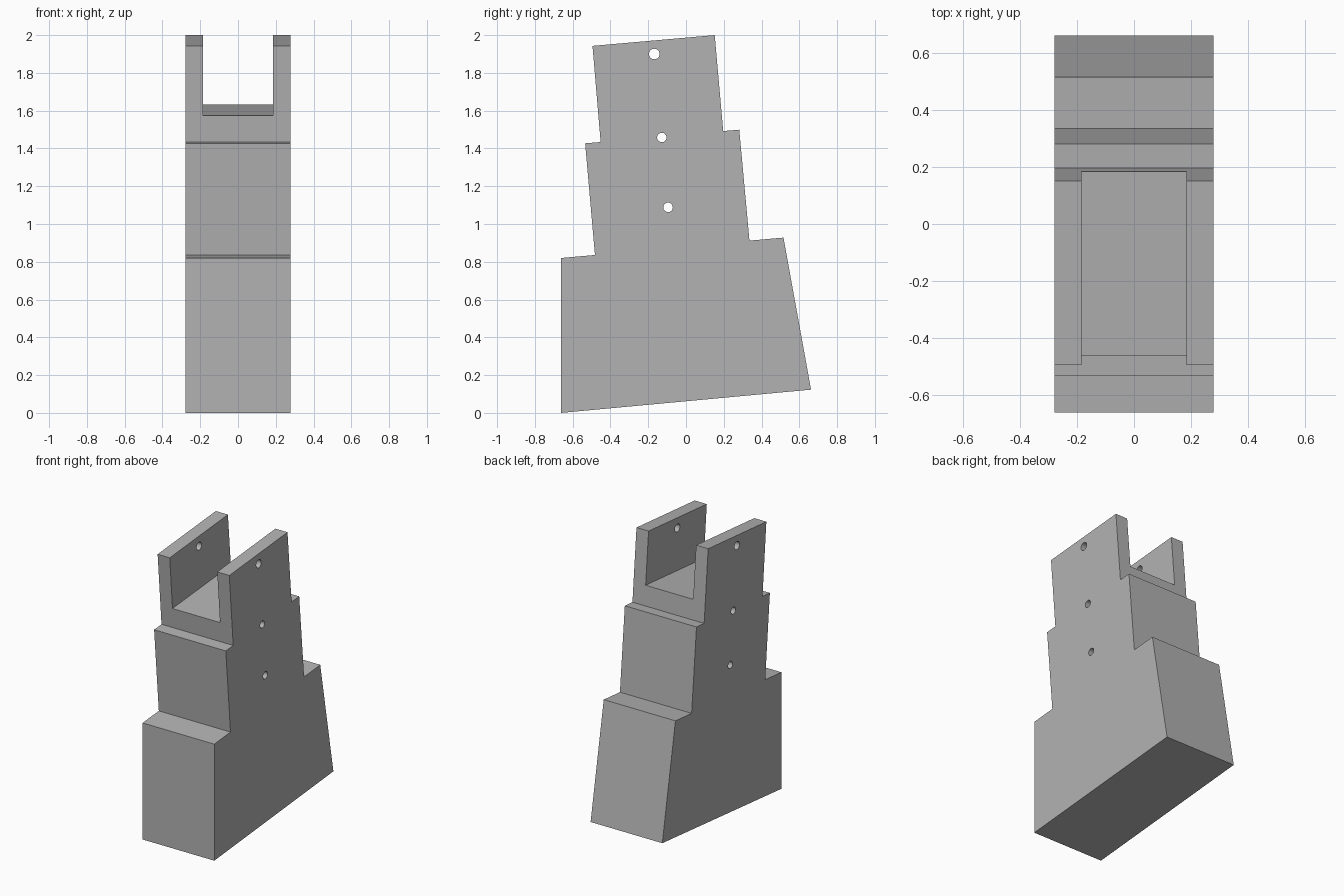
import bpy
import bmesh
from mathutils import Matrix, Vector

cube = bpy.data.objects.get("Cube")
if cube:
    bpy.data.objects.remove(cube)

HALF_WIDTH = 0.279
SLOT_HALF = 0.185

grey = bpy.data.materials.new("plain grey")
grey.use_nodes = True
colour = (0.45, 0.45, 0.45, 1)
grey.diffuse_color = colour
grey.node_tree.nodes["Principled BSDF"].inputs["Base Color"].default_value = colour


def make_object(name, bm):
    bmesh.ops.recalc_face_normals(bm, faces=bm.faces)
    mesh = bpy.data.meshes.new(name)
    bm.to_mesh(mesh)
    bm.free()
    mesh.materials.append(grey)
    obj = bpy.data.objects.new(name, mesh)
    bpy.context.collection.objects.link(obj)
    return obj


def extrude_profile(name, profile, half):
    """Extrude a side (y, z) outline across the width."""
    bm = bmesh.new()
    face = bm.faces.new([bm.verts.new((-half, y, z)) for y, z in profile])
    result = bmesh.ops.extrude_face_region(bm, geom=[face])
    verts = [v for v in result["geom"] if isinstance(v, bmesh.types.BMVert)]
    bmesh.ops.translate(bm, verts=verts, vec=(2 * half, 0, 0))
    return make_object(name, bm)


def cut(target, cutter):
    cutter.hide_render = True
    mod = target.modifiers.new(cutter.name, "BOOLEAN")
    mod.operation = "DIFFERENCE"
    mod.solver = "EXACT"
    mod.object = cutter
    bpy.context.view_layer.objects.active = target
    bpy.ops.object.modifier_apply(modifier=mod.name)
    bpy.data.objects.remove(cutter)


# Stepped, leaning body
body = extrude_profile("stepped_bracket", [
    (-0.662, 0), (0.662, 0.123), (0.516, 0.928), (0.336, 0.912),
    (0.282, 1.499), (0.197, 1.492), (0.152, 2.0), (-0.495, 1.943),
    (-0.452, 1.434), (-0.534, 1.427), (-0.482, 0.836), (-0.662, 0.82),
], HALF_WIDTH)

# Slot between the two upper cheeks, floor leaning with the body
cut(body, extrude_profile("slot_cutter", [
    (-0.8, 1.545), (0.5, 1.659), (0.5, 2.3), (-0.8, 2.3)], SLOT_HALF))

# Pin holes through the full width
for y, z, radius in [(-0.168, 1.9, 0.028), (-0.128, 1.458, 0.025), (-0.095, 1.088, 0.025)]:
    bm = bmesh.new()
    bmesh.ops.create_cone(
        bm, cap_ends=True, segments=32, radius1=radius, radius2=radius, depth=1,
        matrix=Matrix.Translation((0, y, z)) @ Vector((0, 0, 1)).rotation_difference(
            Vector((1, 0, 0))).to_matrix().to_4x4())
    cut(body, make_object("pin_hole_cutter", bm))

# Smooth the hole walls, keep all other edges sharp
bpy.ops.object.select_all(action="DESELECT")
body.select_set(True)
bpy.context.view_layer.objects.active = body
bpy.ops.object.shade_smooth_by_angle(angle=0.5)
